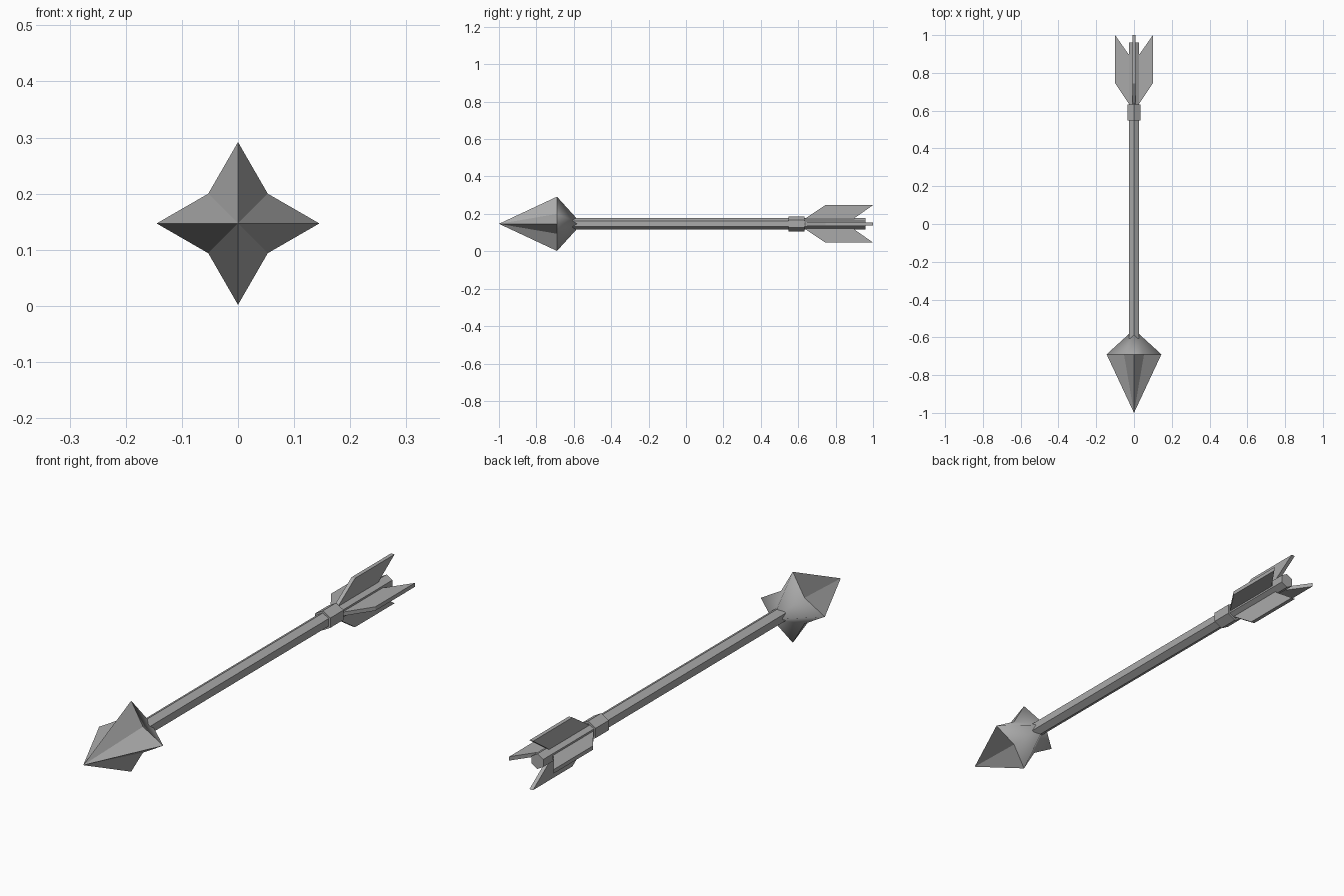
import bpy, bmesh
from math import sin, cos, pi
from mathutils import Matrix, Vector

cube = bpy.data.objects.get("Cube")
if cube:
    bpy.data.objects.remove(cube)

AXIS_Z = 0.147  # height of the shaft's centre line

grey = bpy.data.materials.new("plain_grey")
grey.use_nodes = True
grey.diffuse_color = (0.4, 0.4, 0.4, 1)
grey.node_tree.nodes["Principled BSDF"].inputs["Base Color"].default_value = (0.4, 0.4, 0.4, 1)


def finish(name, bm):
    bmesh.ops.recalc_face_normals(bm, faces=bm.faces)
    mesh = bpy.data.meshes.new(name)
    bm.to_mesh(mesh)
    bm.free()
    mesh.materials.append(grey)
    obj = bpy.data.objects.new(name, mesh)
    obj.location.z = AXIS_Z
    bpy.context.collection.objects.link(obj)
    return obj


def extrude_outline(name, points, offset):
    bm = bmesh.new()
    face = bm.faces.new([bm.verts.new(p) for p in points])
    new = bmesh.ops.extrude_face_region(bm, geom=[face])["geom"]
    verts = [v for v in new if isinstance(v, bmesh.types.BMVert)]
    bmesh.ops.translate(bm, verts=verts, vec=offset)
    return finish(name, bm)


def hex_bar(name, radius, start, end):
    ring = [(radius * sin(i * pi / 3), start, radius * cos(i * pi / 3)) for i in range(6)]
    return extrude_outline(name, ring, (0, end - start, 0))


# Shaft and collar, with a corner of the hexagon on top
hex_bar("shaft", 0.031, -0.64, 0.96)
hex_bar("collar", 0.04, 0.548, 0.633)

# Four swept fins around the tail
THICK = 0.016
fin_profile = [(0.6, 0.0), (0.64, 0.03), (0.745, 0.1), (1.0, 0.1), (0.9, 0.03), (0.9, 0.0)]
for i, side in enumerate(("top", "left", "bottom", "right")):
    fin = extrude_outline("fin_" + side, [(-THICK / 2, y, z) for y, z in fin_profile], (THICK, 0, 0))
    fin.data.transform(Matrix.Rotation(i * pi / 2, 4, "Y"))

# Four-pointed star head: flat facets in front, smooth behind
bm = bmesh.new()
star = []
for i in range(8):
    r = 0.145 if i % 2 == 0 else 0.075
    star.append(bm.verts.new((r * sin(i * pi / 4), -0.69, r * cos(i * pi / 4))))
tip = bm.verts.new((0, -1.0, 0))
tail = bm.verts.new((0, -0.558, 0))
for a, b in zip(star, star[1:] + star[:1]):
    bm.faces.new((a, b, tip))
    bm.faces.new((b, a, tail)).smooth = True
    bm.edges.get((a, b)).smooth = False
finish("arrowhead", bm)
